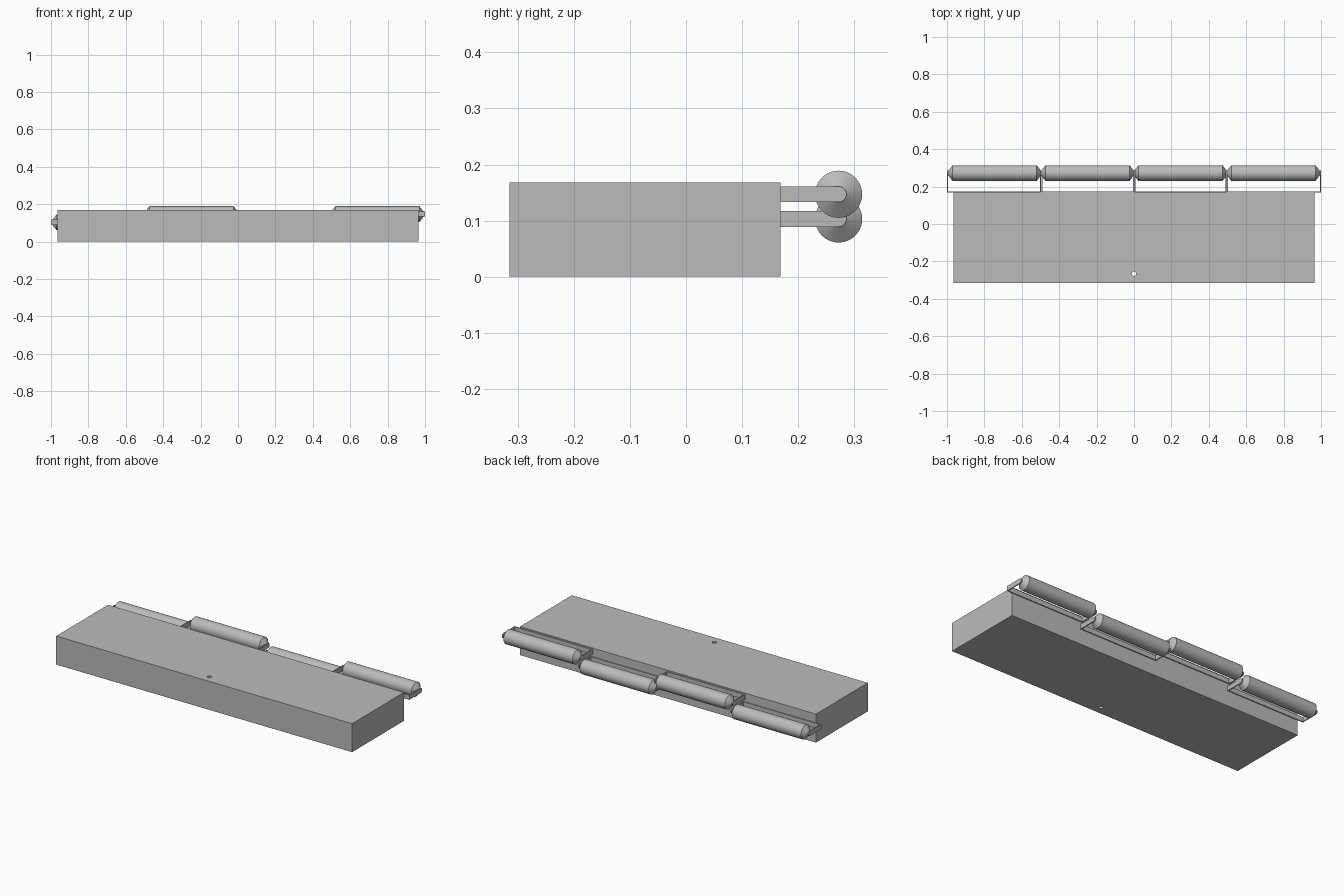
import bpy, bmesh, math
from mathutils import Matrix

cube = bpy.data.objects.get("Cube")
if cube:
    bpy.data.objects.remove(cube, do_unlink=True)

grey = bpy.data.materials.new("plain_grey")
grey.use_nodes = True
grey.diffuse_color = (0.5, 0.5, 0.5, 1)
grey.node_tree.nodes["Principled BSDF"].inputs["Base Color"].default_value = grey.diffuse_color

BACK = 0.168       # rear face of the block
AXIS_Y = 0.272     # roller axis
RADIUS = 0.042     # roller radius
LENGTH = 0.51      # bracket length
PITCH = 0.4967     # bracket spacing
SHEET = 0.006      # bracket sheet thickness
HALF = 0.014       # half height of the bracket sheet


def finish(name, bm, smooth=False):
    bmesh.ops.recalc_face_normals(bm, faces=bm.faces)
    mesh = bpy.data.meshes.new(name)
    bm.to_mesh(mesh)
    bm.free()
    mesh.materials.append(grey)
    obj = bpy.data.objects.new(name, mesh)
    bpy.context.collection.objects.link(obj)
    if smooth:
        bpy.ops.object.select_all(action='DESELECT')
        obj.select_set(True)
        bpy.context.view_layer.objects.active = obj
        bpy.ops.object.shade_smooth_by_angle(angle=math.radians(25))
    return obj


def add_box(bm, low, high):
    size = [b - a for a, b in zip(low, high)]
    mid = [(a + b) / 2 for a, b in zip(low, high)]
    bmesh.ops.create_cube(bm, size=1, matrix=Matrix.Translation(mid) @ Matrix.Diagonal((*size, 1)))


def add_arm(bm, x, z):
    # Flat arm with a rounded free end, extruded along x
    angles = [math.pi * (i / 12 - 0.5) for i in range(13)]
    outline = [(BACK, -HALF)]
    outline += [(AXIS_Y + HALF * math.cos(a), HALF * math.sin(a)) for a in angles]
    outline.append((BACK, HALF))
    face = bm.faces.new([bm.verts.new((x, y, z + h)) for y, h in outline])
    new = bmesh.ops.extrude_face_region(bm, geom=[face])["geom"]
    bmesh.ops.translate(bm, vec=(SHEET, 0, 0), verts=[v for v in new if isinstance(v, bmesh.types.BMVert)])


def make_bracket(name, x, z):
    bm = bmesh.new()
    add_box(bm, (x, BACK, z - HALF), (x + LENGTH, BACK + SHEET, z + HALF))
    add_arm(bm, x, z)
    add_arm(bm, x + LENGTH - SHEET, z)
    finish(name, bm)


def make_roller(name, x, z):
    # Turned profile: pin, cone, barrel, cone, pin
    half = LENGTH / 2
    profile = [(-half, 0), (-half, 0.011), (0.006 - half, 0.011), (0.03 - half, RADIUS)]
    profile += [(-p, r) for p, r in reversed(profile)]
    bm = bmesh.new()
    verts = [bm.verts.new((x + half + p, AXIS_Y, z + r)) for p, r in profile]
    edges = [bm.edges.new(pair) for pair in zip(verts, verts[1:])]
    bmesh.ops.spin(bm, geom=verts + edges, cent=(0, AXIS_Y, z), axis=(1, 0, 0),
                   angle=math.tau, steps=40)
    bmesh.ops.remove_doubles(bm, verts=bm.verts, dist=0.0001)
    finish(name, bm, smooth=True)


# Main block with a small through hole near the front
bm = bmesh.new()
add_box(bm, (-0.965, -0.315, 0), (0.965, BACK, BACK))
block = finish("block", bm)

bm = bmesh.new()
bmesh.ops.create_cone(bm, cap_ends=True, segments=24, radius1=0.012, radius2=0.012, depth=0.5,
                      matrix=Matrix.Translation((0, -0.266, 0.1)))
cutter = finish("hole_cutter", bm)
cutter.hide_render = True
cutter.hide_set(True)
hole = block.modifiers.new("hole", 'BOOLEAN')
hole.operation = 'DIFFERENCE'
hole.solver = 'EXACT'
hole.object = cutter
# Apply the cut and drop the helper
bpy.ops.object.select_all(action='DESELECT')
block.select_set(True)
bpy.context.view_layer.objects.active = block
bpy.ops.object.modifier_apply(modifier="hole")
bpy.data.objects.remove(cutter, do_unlink=True)

# Four rollers, alternating low and high
for i in range(4):
    x = -1 + i * PITCH
    z = 0.147 if i % 2 else 0.103
    make_bracket(f"bracket_{i + 1}", x, z)
    make_roller(f"roller_{i + 1}", x, z)
